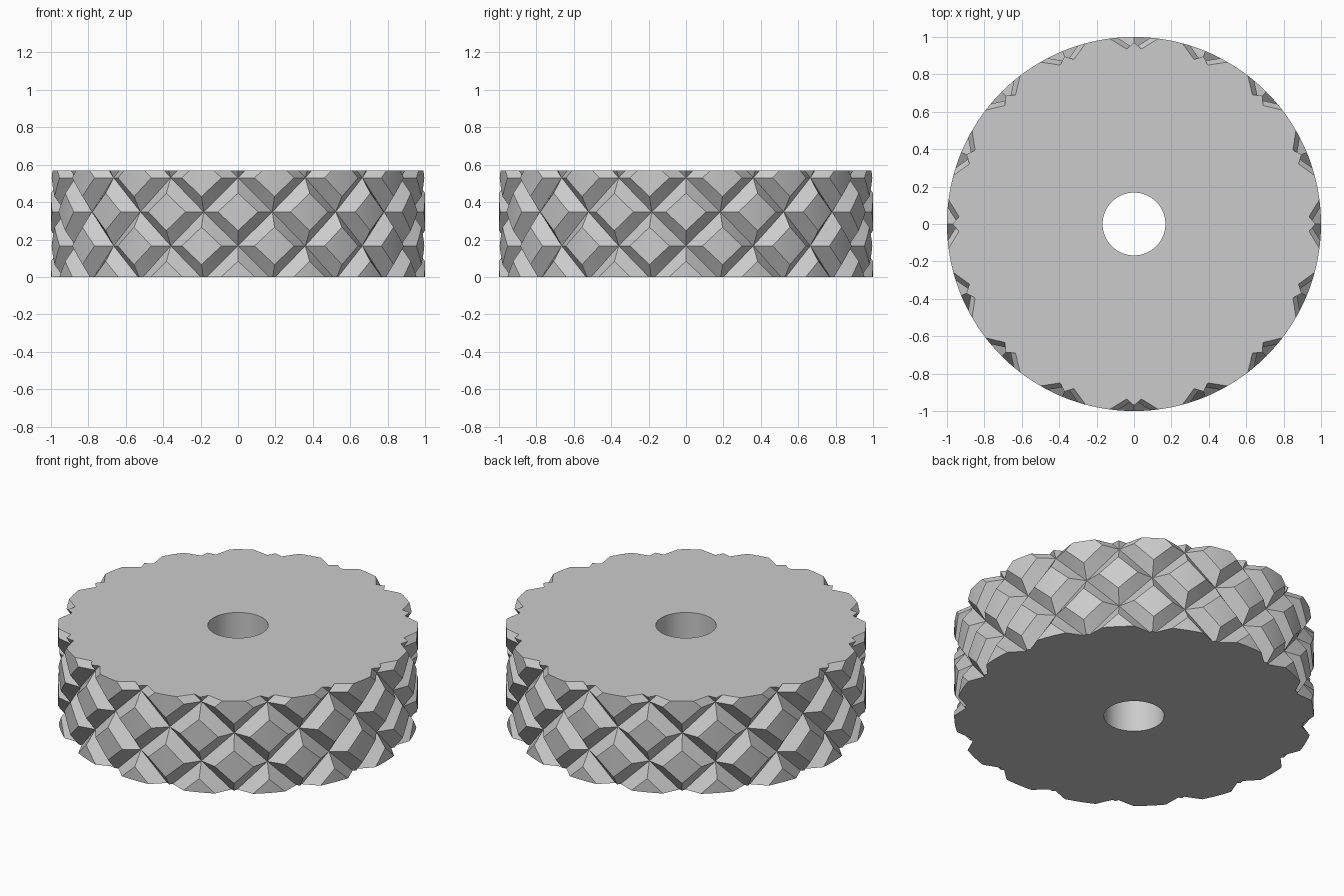
import bpy
import bmesh
import math
from mathutils import Vector

cube = bpy.data.objects.get("Cube")
if cube:
    bpy.data.objects.remove(cube)

HEIGHT = 0.57
BORE = 0.168         # radius of the centre hole
PIT = 0.94           # radius at the groove crossings
COUNT = 16           # knobs per row
STEP_Z = 0.182       # row spacing
HALF = math.pi / COUNT
FLAT = 0.55          # size of the flat knob top relative to its cell
CUTS = 3             # segments along each knob side

grey = bpy.data.materials.new("light_grey")
grey.use_nodes = True
grey.diffuse_color = (0.6, 0.6, 0.6, 1)
bsdf = next(n for n in grey.node_tree.nodes if n.type == 'BSDF_PRINCIPLED')
bsdf.inputs["Base Color"].default_value = (0.6, 0.6, 0.6, 1)


def polar(radius, angle, z):
    return Vector((radius * math.sin(angle), -radius * math.cos(angle), z))


def add_face(bm, points):
    bm.faces.new([bm.verts.new(p) for p in points])


def add_knob(bm, angle, z):
    """Truncated pyramid with a curved top, its base corners on four pits."""
    def base(u, v):
        return polar(PIT, angle + u * HALF, z + v * STEP_Z)

    def top(u, v):
        return polar(1, angle + u * HALF * FLAT, z + v * STEP_Z * FLAT)

    # sloped sides
    for su in (-1, 1):
        for sv in (-1, 1):
            tip, side = base(0, sv), base(su, 0)
            for i in range(CUTS):
                a, b = i / CUTS, (i + 1) / CUTS
                add_face(bm, [tip.lerp(side, a), tip.lerp(side, b),
                              top(su * b, sv * (1 - b)), top(su * a, sv * (1 - a))])
    # flat top in upright strips
    for i in range(-CUTS, CUTS):
        a, b = i / CUTS, (i + 1) / CUTS
        ha, hb = 1 - abs(a), 1 - abs(b)
        strip = [top(a, -ha), top(b, -hb)]
        if hb > 0:
            strip.append(top(b, hb))
        if ha > 0:
            strip.append(top(a, ha))
        add_face(bm, strip)


bm = bmesh.new()

# staggered rows of knobs
for row in range(5):
    for k in range(COUNT):
        add_knob(bm, (2 * k + row % 2) * HALF, -0.016 + row * STEP_Z)
bmesh.ops.remove_doubles(bm, verts=bm.verts, dist=0.0002)

# trim to the wheel's width
for level, side in ((0, -1), (HEIGHT, 1)):
    bmesh.ops.bisect_plane(bm, geom=bm.verts[:] + bm.edges[:] + bm.faces[:], dist=1e-5,
                           plane_co=(0, 0, level), plane_no=(0, 0, side), clear_outer=True)

# end faces, each reaching in to the bore, and the bore wall
for level in (0, HEIGHT):
    rim = [e for e in bm.edges if e.is_boundary
           and all(abs(v.co.z - level) < 0.0005 for v in e.verts)]
    inner, lower = {}, {}
    for v in {v for e in rim for v in e.verts}:
        p = Vector((v.co.x, v.co.y, 0)).normalized() * BORE
        inner[v] = bm.verts.new((p.x, p.y, level))
        if level:
            lower[v] = bm.verts.new((p.x, p.y, 0))
    for e in rim:
        a, b = e.verts
        bm.faces.new([a, b, inner[b], inner[a]])
        if level:
            bm.faces.new([inner[a], inner[b], lower[b], lower[a]])

bmesh.ops.recalc_face_normals(bm, faces=bm.faces)
mesh = bpy.data.meshes.new("knurled_wheel")
bm.to_mesh(mesh)
bm.free()
mesh.materials.append(grey)
wheel = bpy.data.objects.new("knurled_wheel", mesh)
bpy.context.collection.objects.link(wheel)

# smooth the curved parts, keep the facets crisp
bpy.ops.object.select_all(action='DESELECT')
wheel.select_set(True)
bpy.context.view_layer.objects.active = wheel
bpy.ops.object.shade_smooth_by_angle(angle=math.radians(25))
